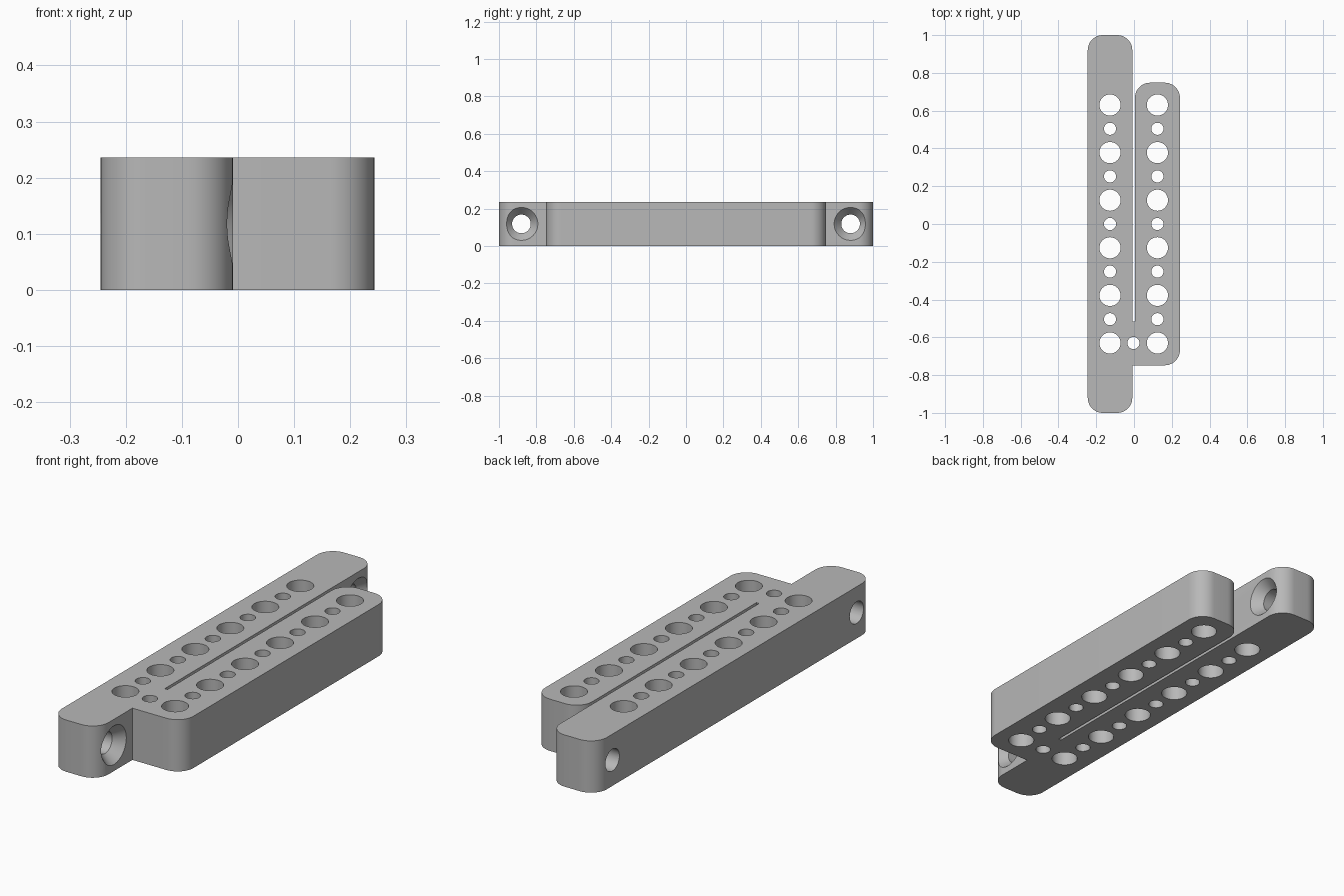
import bpy, bmesh, math
from mathutils import Vector, Matrix

cube = bpy.data.objects.get("Cube")
if cube:
    bpy.data.objects.remove(cube, do_unlink=True)

HEIGHT = 0.236
LONG_L, LONG_R = -0.245, -0.009     # long bar sides
SIDE_L, SIDE_R = 0.005, 0.243       # short bar sides
SIDE_END, SLOT_END = 0.748, -0.515
CORNER = 0.08

grey = bpy.data.materials.new("satin grey")
grey.use_nodes = True
colour = (0.48, 0.48, 0.48, 1)
grey.diffuse_color = colour
grey.node_tree.nodes["Principled BSDF"].inputs["Base Color"].default_value = colour


def make_object(name, bm):
    bmesh.ops.recalc_face_normals(bm, faces=bm.faces)
    mesh = bpy.data.meshes.new(name)
    bm.to_mesh(mesh)
    bm.free()
    mesh.materials.append(grey)
    obj = bpy.data.objects.new(name, mesh)
    bpy.context.collection.objects.link(obj)
    return obj


def rounded_outline(corners, steps=12):
    """Replace each right-angle corner that has a radius by an arc."""
    points = []
    for i, (x, y, r) in enumerate(corners):
        p = Vector((x, y))
        if not r:
            points.append(p)
            continue
        a = (Vector(corners[i - 1][:2]) - p).normalized() * r
        b = (Vector(corners[(i + 1) % len(corners)][:2]) - p).normalized() * r
        for k in range(steps + 1):
            t = math.pi / 2 * k / steps
            points.append(p + a * (1 - math.sin(t)) + b * (1 - math.cos(t)))
    return points


# Joined pair of bars with a narrow slot between them
outline = rounded_outline([
    (LONG_L, -1, CORNER), (LONG_R, -1, CORNER),
    (LONG_R, -SIDE_END, 0), (SIDE_R, -SIDE_END, CORNER),
    (SIDE_R, SIDE_END, CORNER), (SIDE_L, SIDE_END, CORNER),
    (SIDE_L, SLOT_END, 0), (LONG_R, SLOT_END, 0),
    (LONG_R, 1, CORNER), (LONG_L, 1, CORNER)])
bm = bmesh.new()
base = bm.faces.new([bm.verts.new((p.x, p.y, 0)) for p in outline])
extruded = bmesh.ops.extrude_face_region(bm, geom=[base])["geom"]
bmesh.ops.translate(bm, vec=(0, 0, HEIGHT),
                    verts=[v for v in extruded if isinstance(v, bmesh.types.BMVert)])
block = make_object("slotted_mounting_block", bm)

# Vertical holes: large and small alternate along each bar
holes = bmesh.new()


def drill(x, y, radius):
    bmesh.ops.create_cone(holes, cap_ends=True, segments=48, radius1=radius,
                          radius2=radius, depth=HEIGHT * 2,
                          matrix=Matrix.Translation((x, y, HEIGHT / 2)))


for x in ((LONG_L + LONG_R) / 2, (SIDE_L + SIDE_R) / 2):
    for i in range(11):
        drill(x, -0.63 + 0.126 * i, 0.032 if i % 2 else 0.056)
drill(-0.003, -0.63, 0.032)

# Countersunk cross holes near the ends of the long bar
profile = [(LONG_L - 0.05, 0.05), (LONG_R - 0.045, 0.05),
           (LONG_R, 0.088), (LONG_R + 0.03, 0.113)]
SEGMENTS = 48
for y in (-0.88, 0.88):
    rings = []
    for x, r in profile:
        angles = [math.tau * k / SEGMENTS for k in range(SEGMENTS)]
        rings.append([holes.verts.new((x, y + r * math.cos(a),
                                       HEIGHT / 2 + r * math.sin(a))) for a in angles])
    for lower, upper in zip(rings, rings[1:]):
        for k in range(SEGMENTS):
            n = (k + 1) % SEGMENTS
            holes.faces.new((lower[k], lower[n], upper[n], upper[k]))
    holes.faces.new(rings[0])
    holes.faces.new(rings[-1])

cutter = make_object("hole_cutter", holes)
cutter.hide_render = True

cut = block.modifiers.new("holes", 'BOOLEAN')
cut.operation = 'DIFFERENCE'
cut.solver = 'EXACT'
cut.object = cutter

bpy.ops.object.select_all(action='DESELECT')
block.select_set(True)
bpy.context.view_layer.objects.active = block
bpy.ops.object.modifier_apply(modifier=cut.name)
bpy.data.objects.remove(cutter, do_unlink=True)

bpy.ops.object.shade_smooth_by_angle(angle=math.radians(25))
